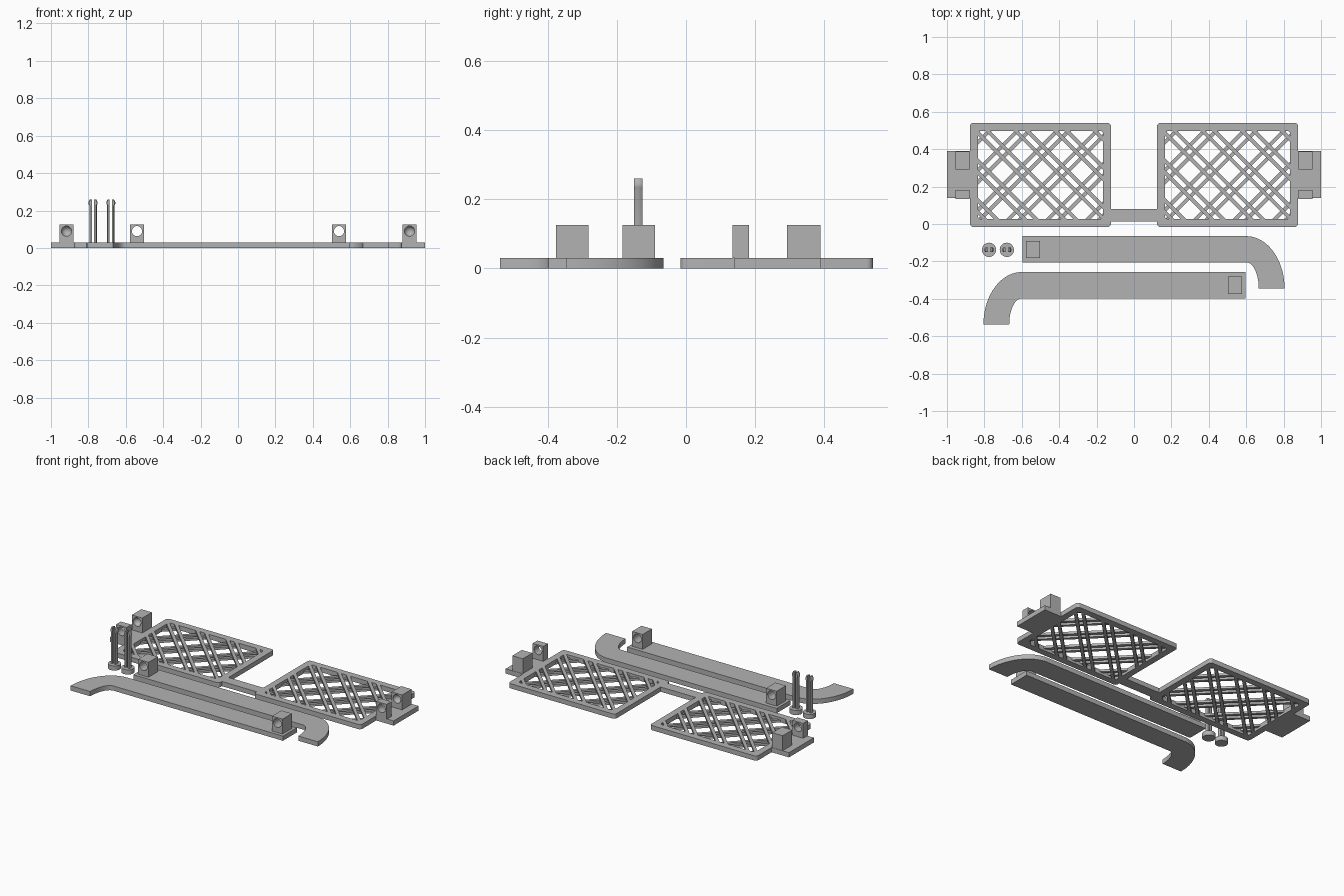
import bpy, bmesh
from math import sin, cos, pi, radians, sqrt
from mathutils import Matrix, Vector

cube = bpy.data.objects.get("Cube")
if cube:
    bpy.data.objects.remove(cube)

grey = bpy.data.materials.new("plain_grey")
grey.use_nodes = True
COLOUR = (0.45, 0.45, 0.45, 1)
grey.diffuse_color = COLOUR
grey.node_tree.nodes["Principled BSDF"].inputs["Base Color"].default_value = COLOUR

T = 0.03       # plate thickness
BLOCK_TOP = 0.125
HOLE_Z = 0.09
HOLE_R = 0.027


def finish(name, bm, smooth=True):
    bmesh.ops.recalc_face_normals(bm, faces=bm.faces)
    mesh = bpy.data.meshes.new(name)
    bm.to_mesh(mesh)
    bm.free()
    mesh.materials.append(grey)
    ob = bpy.data.objects.new(name, mesh)
    bpy.context.collection.objects.link(ob)
    if smooth:
        bpy.ops.object.select_all(action='DESELECT')
        ob.select_set(True)
        bpy.context.view_layer.objects.active = ob
        bpy.ops.object.shade_smooth_by_angle(angle=radians(30))
    return ob


def skin(name, loops, closed=False):
    """Bridge matching loops of points; cap the ends unless closed on itself."""
    bm = bmesh.new()
    rings = [[bm.verts.new(p) for p in loop] for loop in loops]
    n = len(rings[0])
    pairs = list(zip(rings, rings[1:])) + ([(rings[-1], rings[0])] if closed else [])
    for a, b in pairs:
        for i in range(n):
            j = (i + 1) % n
            bm.faces.new((a[i], a[j], b[j], b[i]))
    if not closed:
        bm.faces.new(rings[0])
        bm.faces.new(rings[-1])
    return finish(name, bm)


def at_z(points, z):
    return [(x, y, z) for x, y in points]


def plate(name, points, z0=0, z1=T):
    return skin(name, [at_z(points, z0), at_z(points, z1)])


def rectangle(x0, x1, y0, y1):
    return [(x0, y0), (x1, y0), (x1, y1), (x0, y1)]


def rounded(cx, cy, hx, hy, r, steps=5):
    pts = []
    for k, (sx, sy) in enumerate(((1, 1), (-1, 1), (-1, -1), (1, -1))):
        for i in range(steps + 1):
            a = (k + i / steps) * pi / 2
            pts.append((cx + sx * (hx - r) + r * cos(a), cy + sy * (hy - r) + r * sin(a)))
    return pts


def holed_block(name, cx, y0, y1, blind=False, half=0.037, n=32):
    """Upright block bored along y; a blind bore ends in a dome."""
    angles = [2 * pi * i / n + pi / 4 for i in range(n)]
    mid, hz = (T + BLOCK_TOP) / 2, (BLOCK_TOP - T) / 2

    def outer(y):
        out = []
        for a in angles:
            m = max(abs(cos(a)), abs(sin(a)))
            out.append((cx + half * cos(a) / m, y, mid + hz * sin(a) / m))
        return out

    def bore(y, r=HOLE_R):
        return [(cx + r * cos(a), y, HOLE_Z + r * sin(a)) for a in angles]

    if not blind:
        return skin(name, [outer(y0), bore(y0), bore(y1), outer(y1)], closed=True)
    dome = [bore(y0 + HOLE_R * sin(t), HOLE_R * cos(t))
            for t in (radians(d) for d in range(0, 90, 12))]
    return skin(name, [outer(y1), outer(y0)] + dome)


def lattice(name, cx, cy, hx, hy):
    """Paired diagonal strips, one direction above the other, trimmed to the frame."""
    bm = bmesh.new()
    pitch, gap, width = 0.15, 0.022, 0.02
    anchor = Vector((cx - 0.203, cy + 0.125, 0))
    for angle, z in ((45, T * 0.25), (-45, T * 0.75)):
        turn = Matrix.Rotation(radians(angle), 4, 'Z')
        for k in range(-6, 7):
            for side in (-gap, gap):
                place = (Matrix.Translation(anchor + Vector((0, 0, z))) @ turn
                         @ Matrix.Translation((0, k * pitch + side, 0))
                         @ Matrix.Diagonal((3, width, T / 2, 1)))
                bmesh.ops.create_cube(bm, size=1, matrix=place)
    for axis in (Vector((1, 0, 0)), Vector((0, 1, 0))):
        for s in (-1, 1):
            edge = Vector((cx + s * hx, cy + s * hy, 0))
            bmesh.ops.bisect_plane(bm, geom=bm.verts[:] + bm.edges[:] + bm.faces[:],
                                   plane_co=edge, plane_no=axis * s, clear_outer=True)
    return finish(name, bm, smooth=False)


def arm(name, side, y):
    """Straight bar with a downturned elliptical end; y is its back edge."""
    width, bend, drop = 0.14, 0.6, 0.28
    steps = [i / 20 * pi / 2 for i in range(21)]
    pts = [(-0.595, y - width), (-0.595, y)]
    pts += [(bend + 0.205 * sin(a), y - drop + drop * cos(a)) for a in steps]
    pts += [(bend + 0.067 * sin(a), y - drop + (drop - width) * cos(a))
            for a in reversed(steps)]
    plate(name, [(side * px, py) for px, py in pts])
    holed_block(name + "_hinge_block", side * -0.54, y - 0.118, y - 0.025)


def pin(name, cx, cy):
    """Round head with a pair of flattened, barbed prongs."""
    disc = [(cx + 0.038 * cos(2 * pi * i / 32), cy + 0.038 * sin(2 * pi * i / 32))
            for i in range(32)]
    plate(name + "_head", disc)
    flat, slit = 0.0125, 0.006

    def section(r, side):
        pts = [(slit, flat), (slit, -flat)]
        for i in range(7):
            yy = -flat + 2 * flat * i / 6
            pts.append((sqrt(r * r - yy * yy), yy))
        return [(cx + side * px, cy + py) for px, py in pts]

    for side, word in ((-1, "right"), (1, "left")):
        stages = ((0.02, T), (0.02, 0.228), (0.024, 0.235), (0.024, 0.245), (0.017, 0.26))
        skin(f"{name}_{word}_prong", [at_z(section(r, side), z) for r, z in stages])


# Lens frames with lattices, side tabs and hinge blocks
for s, word in ((-1, "right"), (1, "left")):
    cx, cy = s * 0.5, 0.262
    rim = rounded(cx, cy, 0.377, 0.278, 0.018)
    opening = rounded(cx, cy, 0.335, 0.236, 0.018)
    skin(word + "_frame", [at_z(rim, 0), at_z(rim, T), at_z(opening, T), at_z(opening, 0)],
         closed=True)
    lattice(word + "_lattice", cx, cy, 0.345, 0.246)
    plate(word + "_side_tab", rectangle(*sorted((s * 0.872, s)), 0.14, 0.39))
    holed_block(word + "_front_hinge_block", s * 0.917, 0.135, 0.182)
    holed_block(word + "_rear_hinge_block", s * 0.917, 0.292, 0.388, blind=True)

# Bridge between the frames
plate("bridge", rectangle(-0.128, 0.128, 0.013, 0.08))

# Arms and pins laid out in front
arm("left_arm", 1, -0.065)
arm("right_arm", -1, -0.257)
for px, word in ((-0.775, "outer"), (-0.68, "inner")):
    pin(word + "_pin", px, -0.138)
